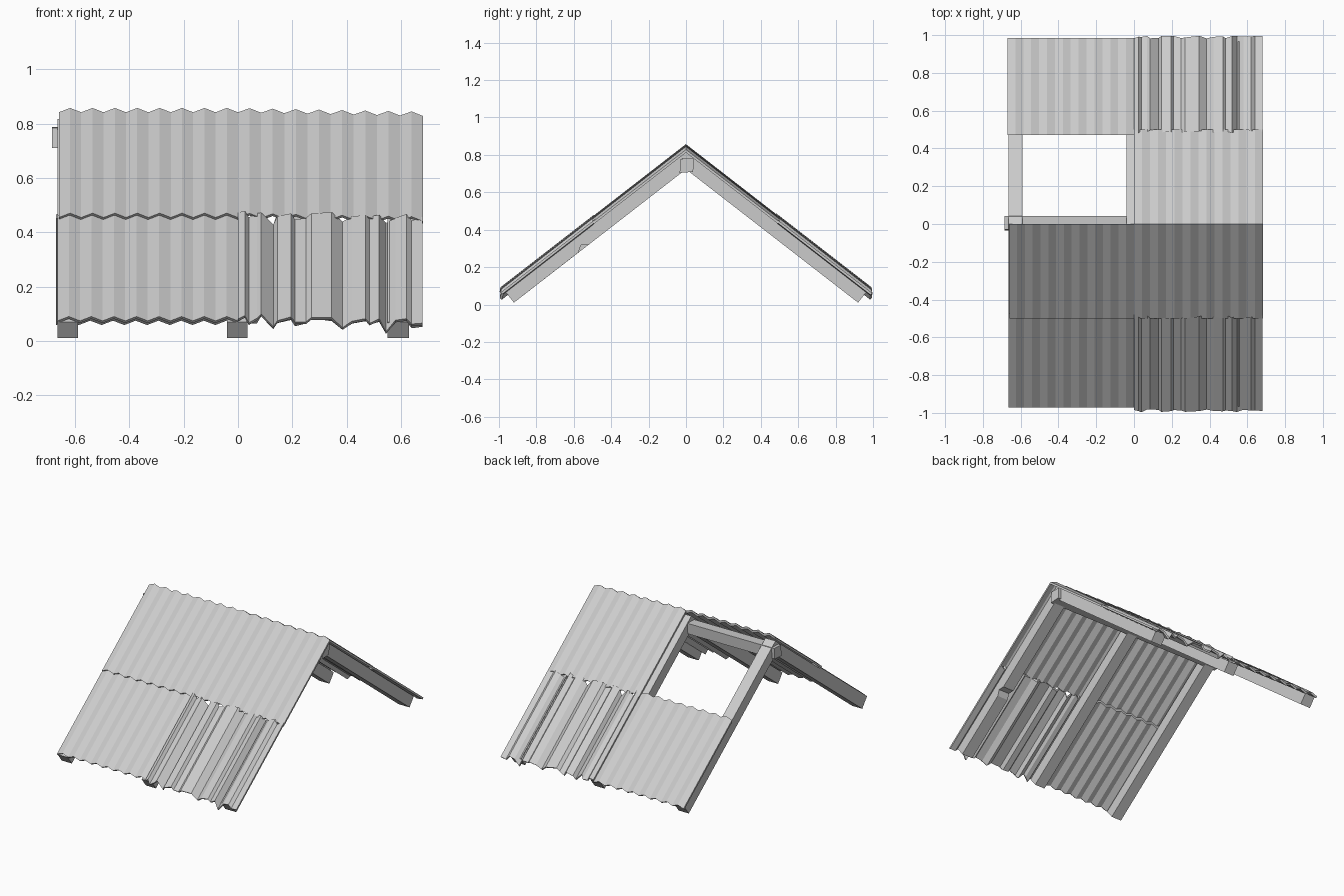
import bpy, bmesh, random

if "Cube" in bpy.data.objects:
    bpy.data.objects.remove(bpy.data.objects["Cube"])

random.seed(4)
SLOPE = 0.775          # roof fall per unit of y


def make_object(name, verts, faces):
    mesh = bpy.data.meshes.new(name)
    mesh.from_pydata(verts, [], faces)
    bm = bmesh.new()
    bm.from_mesh(mesh)
    bmesh.ops.recalc_face_normals(bm, faces=bm.faces)
    bm.to_mesh(mesh)
    bm.free()
    obj = bpy.data.objects.new(name, mesh)
    bpy.context.collection.objects.link(obj)
    return obj


def prism(name, profile, x0, x1, twist=0.0):
    """Extrude a (y, z) outline along x."""
    n = len(profile)
    verts = [(x0, y, z) for y, z in profile] + [(x1, y, z + twist) for y, z in profile]
    faces = [tuple(range(n)), tuple(range(n, 2 * n))]
    faces += [(i, (i + 1) % n, (i + 1) % n + n, i + n) for i in range(n)]
    return make_object(name, verts, faces)


def sheet(name, profile, side, y0, y1, base, jag0=0.0, jag1=0.0, thick=0.016):
    """Solid roofing sheet: (x, height) profile swept down one slope."""
    verts, faces = [], []
    for x, h in profile:
        a = y0 + random.uniform(-jag0, jag0)
        b = y1 + random.uniform(-jag1, jag1)
        sag = 0.02 * max(x, 0)
        for y, drop, dy in ((a, 0, 0), (b, 0, 0), (b, thick, -0.01), (a, thick, 0)):
            yy = y + dy
            verts.append((x, side * yy, base - SLOPE * yy + h - drop - sag))
    for i in range(len(profile) - 1):
        p, q = 4 * i, 4 * i + 4
        faces += [(p + k, p + (k + 1) % 4, q + (k + 1) % 4, q + k) for k in range(4)]
    e = 4 * (len(profile) - 1)
    faces += [(0, 1, 2, 3), (e, e + 1, e + 2, e + 3)]
    return make_object(name, verts, faces)


def waves(x0, x1, amp=0.008, periods=8):
    n = periods * 2
    return [(x0 + (x1 - x0) * i / n, amp * (1 if i % 2 else -1)) for i in range(n + 1)]


# Rafter pairs, the right front one chipped underneath
rafter = [(0.92, 0.01), (0.966, 0.069), (0, 0.817), (0, 0.723)]
chip = [(0.52, 0.32), (0.562, 0.318), (0.575, 0.278)]
for label, x0, x1 in (("left", -0.665, -0.59), ("middle", -0.04, 0.035), ("right", 0.55, 0.63)):
    for end, s in (("front", -1), ("back", 1)):
        outline = rafter + (chip if (label, end) == ("right", "front") else [])
        prism(f"{end}_{label}_rafter", [(s * y, z) for y, z in outline], x0, x1)

# Ridge beam
prism("ridge_beam", [(-0.034, 0.71), (0.038, 0.715), (0.042, 0.787), (-0.03, 0.785)],
      -0.685, 0.65, -0.006)

# Upper corrugated sheets (back left one is missing)
sheet("front_left_upper_sheet", waves(-0.66, 0.0), -1, 0, 0.5, 0.85)
for end, s in (("front", -1), ("back", 1)):
    sheet(f"{end}_right_upper_sheet", waves(0.0, 0.682), s, 0, 0.5, 0.85)

# Lower left corrugated sheets
sheet("front_left_lower_sheet", waves(-0.665, 0.0), -1, 0.47, 0.972, 0.835)
sheet("back_left_lower_sheet", waves(-0.67, 0.0), 1, 0.47, 0.985, 0.838)

# Lower right battered sheets with uneven folds
folds = [(0.0, 0.008), (0.025, 0.026), (0.04, 0.004), (0.07, 0.01), (0.085, 0.026),
         (0.13, -0.018), (0.145, 0.012), (0.195, 0.024), (0.21, 0.002), (0.25, 0.004),
         (0.27, 0.026), (0.345, 0.024), (0.385, -0.018), (0.42, 0.012), (0.47, 0.024),
         (0.485, 0.004), (0.52, 0.024), (0.545, -0.02), (0.58, 0.014), (0.62, 0.024),
         (0.64, 0.004), (0.68, 0.01)]
for end, s in (("front", -1), ("back", 1)):
    sheet(f"{end}_right_lower_sheet", folds, s, 0.49, 0.99, 0.836, 0.012, 0.008)
